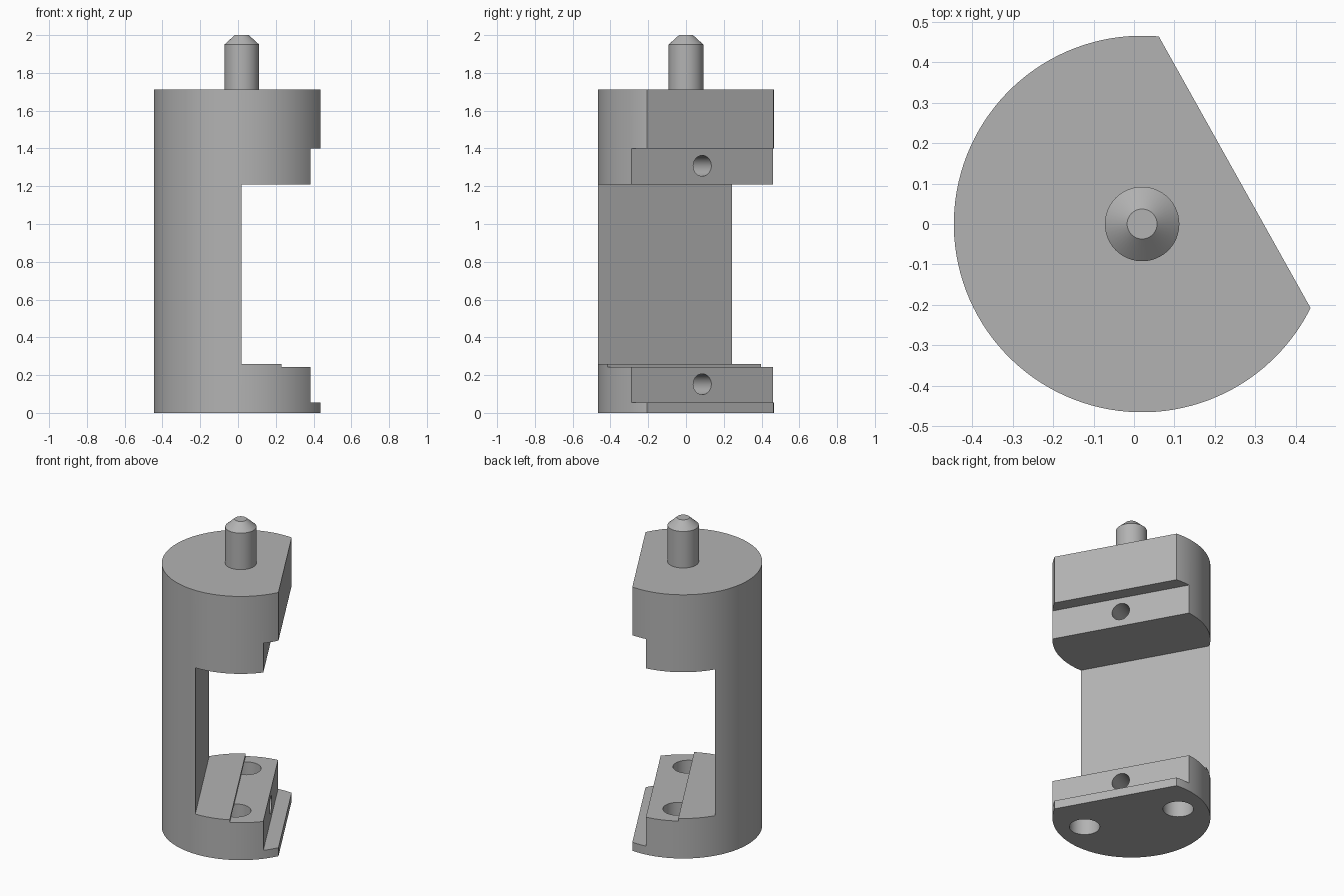
import bpy
import math
from mathutils import Matrix

if "Cube" in bpy.data.objects:
    bpy.data.objects.remove(bpy.data.objects["Cube"])

CX, R = 0.02, 0.465          # axis offset and body radius
ANGLE = math.radians(29.2)   # direction the flats face
FRAME = Matrix.Translation((CX, 0, 0)) @ Matrix.Rotation(ANGLE, 4, 'Z')

steel = bpy.data.materials.new("grey_steel")
steel.use_nodes = True
GREY = (0.45, 0.45, 0.45, 1)
steel.diffuse_color = GREY
steel.node_tree.nodes["Principled BSDF"].inputs["Base Color"].default_value = GREY


def cylinder(name, radius, z0, z1, n=0, t=0, sides=48):
    """Upright cylinder placed in the frame of the flats."""
    bpy.ops.mesh.primitive_cylinder_add(vertices=sides, radius=radius, depth=z1 - z0)
    ob = bpy.context.object
    ob.name = name
    ob.data.transform(FRAME @ Matrix.Translation((n, t, (z0 + z1) / 2)))
    return ob


def box(n0, n1, z0, z1):
    """Wide block spanning n0..n1 along the facing direction."""
    bpy.ops.mesh.primitive_cube_add(size=1)
    ob = bpy.context.object
    ob.name = "cutter"
    ob.data.transform(FRAME @ Matrix.Translation(((n0 + n1) / 2, 0, (z0 + z1) / 2))
                      @ Matrix.Diagonal((n1 - n0, 2, z1 - z0, 1)))
    return ob


def side_hole(n0, n1, z, radius):
    bpy.ops.mesh.primitive_cylinder_add(vertices=32, radius=radius, depth=n1 - n0)
    ob = bpy.context.object
    ob.name = "cutter"
    ob.data.transform(FRAME @ Matrix.Translation(((n0 + n1) / 2, 0, z))
                      @ Matrix.Rotation(math.pi / 2, 4, 'Y'))
    return ob


def combine(ob, cutter, operation='DIFFERENCE'):
    """Apply a boolean and discard the cutter."""
    mod = ob.modifiers.new("cut", 'BOOLEAN')
    mod.operation = operation
    mod.solver = 'EXACT'
    mod.object = cutter
    bpy.context.view_layer.objects.active = ob
    bpy.ops.object.modifier_apply(modifier=mod.name)
    bpy.data.objects.remove(cutter)


def finish(ob):
    ob.data.materials.clear()
    ob.data.materials.append(steel)
    bpy.ops.object.select_all(action='DESELECT')
    ob.select_set(True)
    bpy.context.view_layer.objects.active = ob
    bpy.ops.object.shade_smooth_by_angle(angle=math.radians(25))


# Body: round bar with an outer flat, a recessed flat and a deep window
body = cylinder("body", R, 0, 1.713, sides=128)
combine(body, box(0.262, 1, -1, 3))
combine(body, box(0.177, 1, 0.055, 1.4))
combine(body, box(-0.228, 1, 0.243, 1.21))

# Blind holes in the recessed flats
for z in (0.152, 1.308):
    combine(body, side_hole(-0.12, 0.3, z, 0.055))

# Two vertical holes through the foot
for t in (-0.295, 0.295):
    combine(body, cylinder("cutter", 0.09, -0.1, 0.3, 0, t))
finish(body)

# Raised step on the foot, partly covering the holes
step = cylinder("foot_step", R, 0.243, 0.26, sides=128)
combine(step, box(-0.228, -0.018, 0, 1), 'INTERSECT')
finish(step)

# Top pin with a chamfered tip
pin = cylinder("pin", 0.092, 1.70, 1.95)
finish(pin)
bpy.ops.mesh.primitive_cone_add(vertices=48, radius1=0.092, radius2=0.037, depth=0.05)
tip = bpy.context.object
tip.name = "pin_tip"
tip.data.transform(FRAME @ Matrix.Translation((0, 0, 1.975)))
finish(tip)
